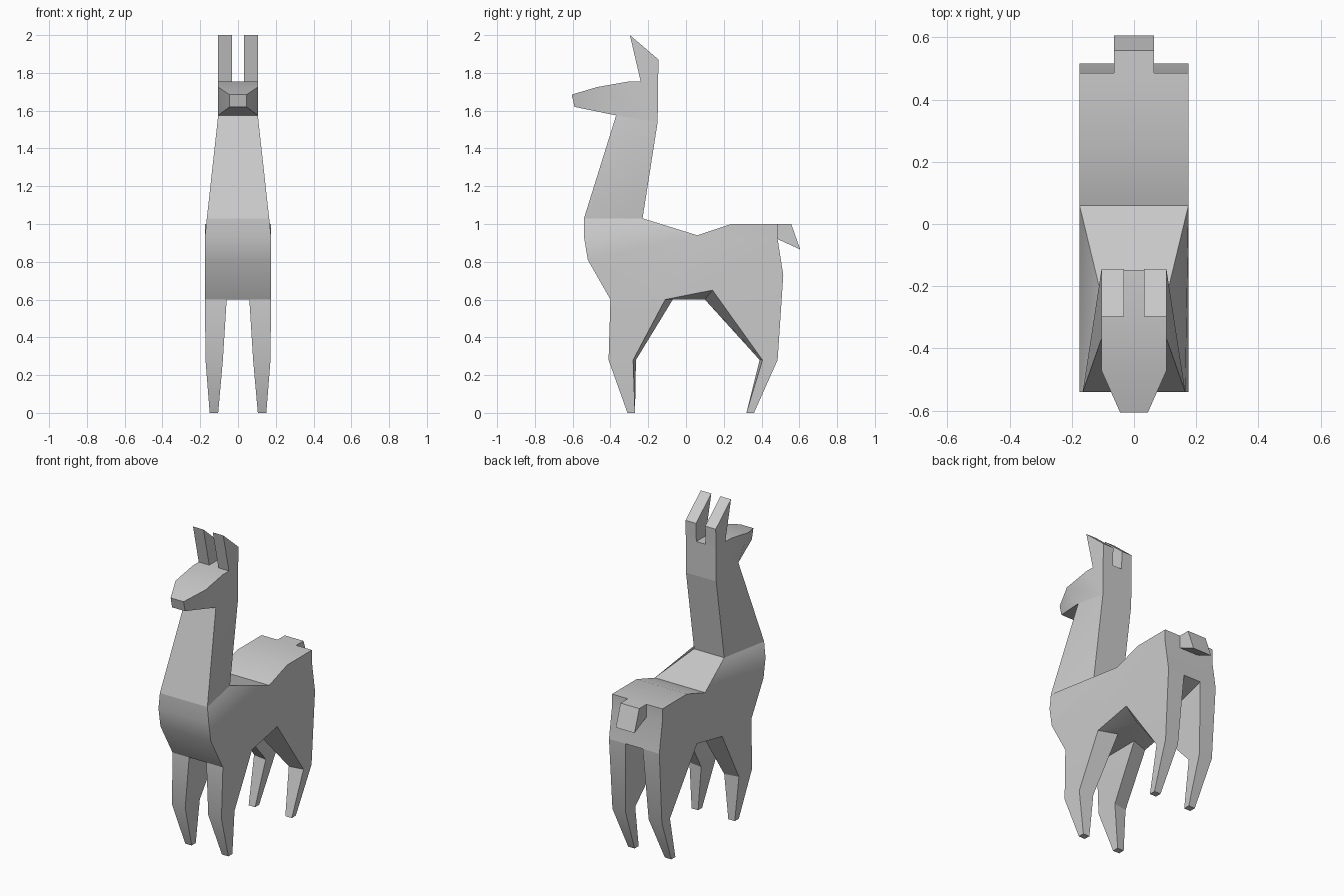
import bpy, bmesh, math

if "Cube" in bpy.data.objects:
    bpy.data.objects.remove(bpy.data.objects["Cube"])

wool = bpy.data.materials.new("light grey")
wool.diffuse_color = (0.6, 0.6, 0.6, 1)
wool.use_nodes = True
wool.node_tree.nodes["Principled BSDF"].inputs["Base Color"].default_value = wool.diffuse_color


def symmetric(name, pts, sides, bands=()):
    """Right-half points; side faces are mirrored, bands bridge right to left."""
    bm = bmesh.new()
    right = {k: bm.verts.new(p) for k, p in pts.items()}
    left = {k: bm.verts.new((-p[0], p[1], p[2])) for k, p in pts.items()}
    for f in sides:
        bm.faces.new([right[k] for k in f])
        bm.faces.new([left[k] for k in reversed(f)])
    for chain in bands:
        for a, b in zip(chain, chain[1:]):
            bm.faces.new([right[a], right[b], left[b], left[a]])
    bmesh.ops.recalc_face_normals(bm, faces=bm.faces)
    mesh = bpy.data.meshes.new(name)
    bm.to_mesh(mesh)
    bm.free()
    mesh.materials.append(wool)
    obj = bpy.data.objects.new(name, mesh)
    bpy.context.collection.objects.link(obj)
    bpy.ops.object.select_all(action='DESELECT')
    obj.select_set(True)
    bpy.context.view_layer.objects.active = obj
    bpy.ops.object.shade_smooth_by_angle(angle=math.radians(30))
    return obj


def loft_pair(name, rings, cap):
    """Mirrored pair of four-sided tubes, closed at the last ring."""
    pts = {(i, j): p for i, ring in enumerate(rings) for j, p in enumerate(ring)}
    faces = [[(i, j), (i, (j + 1) % 4), (i + 1, (j + 1) % 4), (i + 1, j)]
             for i in range(len(rings) - 1) for j in range(4)]
    if cap:
        faces.append([(len(rings) - 1, j) for j in range(4)])
    return symmetric(name, pts, faces)


W = 0.175   # half width of the body
H = 0.105   # half width of the head

# Torso with chest, sloping shoulders, raised rump and belly
symmetric("torso", {
    "collar": (0.165, -0.54, 1.03), "neck_back": (H, -0.23, 1.03),
    "saddle": (W, 0.06, 0.94), "rump": (W, 0.24, 1.0),
    "rear": (W, 0.485, 1.0), "rear_mid": (W, 0.485, 0.92), "thigh": (W, 0.515, 0.73),
    "flank": (W, 0.14, 0.65), "elbow": (W, -0.11, 0.60), "leg_front": (W, -0.40, 0.60),
    "chest": (W, -0.52, 0.81), "breast": (W, -0.54, 0.93),
    "in_front": (0.06, -0.40, 0.60), "in_elbow": (0.06, -0.07, 0.60),
    "in_flank": (0.06, 0.10, 0.60), "in_thigh": (0.06, 0.515, 0.73),
}, [
    ["breast", "chest", "leg_front", "elbow", "flank", "thigh",
     "rear_mid", "rear", "rump", "saddle"],
    ["collar", "breast", "saddle", "neck_back"],
    ["elbow", "in_elbow", "in_flank", "flank"],
], [
    ["neck_back", "saddle", "rump", "rear", "rear_mid", "thigh"],
    ["collar", "breast", "chest", "leg_front"],
    ["in_front", "in_elbow", "in_flank", "in_thigh"],
])

# Neck
symmetric("neck", {
    "collar": (0.165, -0.54, 1.03), "back": (H, -0.23, 1.03),
    "throat": (H, -0.37, 1.575), "nape": (H, -0.15, 1.54),
}, [["collar", "nape", "back"], ["collar", "throat", "nape"]],
    [["collar", "throat"], ["back", "nape"]])

# Head with tapered muzzle
symmetric("head", {
    "throat": (H, -0.37, 1.575), "nape": (H, -0.15, 1.54),
    "crown": (H, -0.148, 1.755), "forehead": (H, -0.30, 1.755),
    "brow": (H, -0.47, 1.725), "nose": (0.045, -0.605, 1.685),
    "chin": (0.045, -0.59, 1.62),
}, [["throat", "nape", "crown", "forehead", "brow"],
    ["throat", "brow", "nose", "chin"]],
    [["nape", "crown", "forehead", "brow", "nose", "chin", "throat"]])

# Ears
ear = [(-0.24, 1.755), (-0.148, 1.755), (-0.145, 1.87), (-0.297, 2.0)]
ear_pts = {(s, i): (x, y, z) for s, x in enumerate((0.032, H))
           for i, (y, z) in enumerate(ear)}
symmetric("ears", ear_pts,
          [[(s, i) for i in range(4)] for s in (0, 1)] +
          [[(0, i), (0, (i + 1) % 4), (1, (i + 1) % 4), (1, i)] for i in (1, 2, 3)])

# Tail
symmetric("tail", {
    "top": (0.065, 0.485, 1.0), "bend": (0.065, 0.557, 1.0),
    "tip": (0.065, 0.605, 0.865), "under": (0.065, 0.485, 0.92),
}, [["top", "bend", "tip", "under"]], [["top", "bend", "tip", "under"]])


def ring(outer, inner, front, back, z):
    return [(outer, front, z), (outer, back, z), (inner, back, z), (inner, front, z)]


# Front legs
loft_pair("front_legs", [
    [(W, -0.40, 0.60), (W, -0.11, 0.60), (0.06, -0.07, 0.60), (0.06, -0.40, 0.60)],
    [(0.172, -0.41, 0.28), (0.172, -0.28, 0.28), (0.08, -0.265, 0.28), (0.08, -0.41, 0.28)],
    ring(0.15, 0.105, -0.31, -0.27, 0),
], True)

# Back legs
loft_pair("back_legs", [
    [(W, 0.14, 0.65), (W, 0.515, 0.73), (0.06, 0.515, 0.73), (0.06, 0.10, 0.60)],
    [(0.172, 0.405, 0.28), (0.172, 0.485, 0.28), (0.08, 0.485, 0.28), (0.08, 0.39, 0.28)],
    ring(0.15, 0.105, 0.32, 0.36, 0),
], True)
